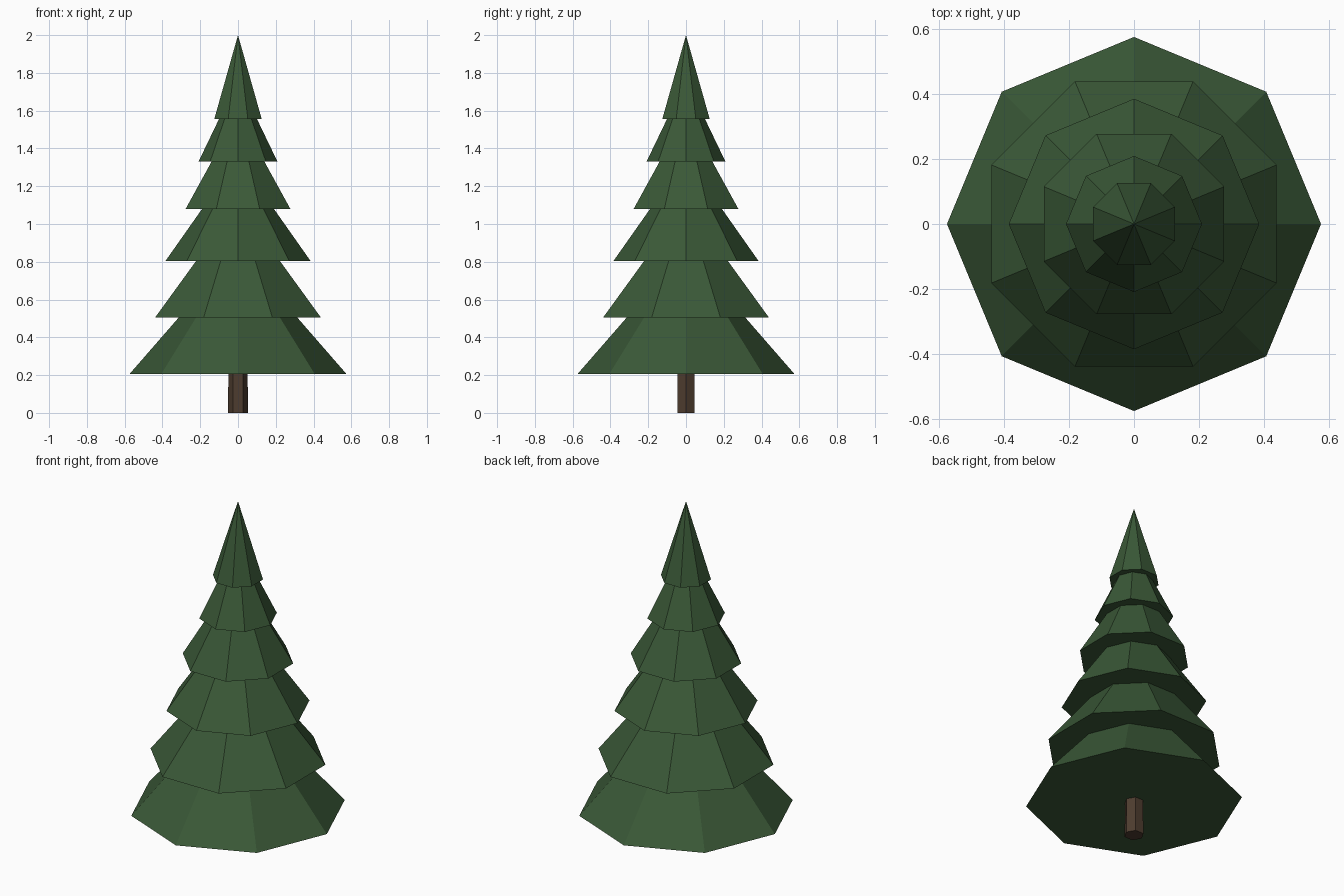
import bpy, math

if "Cube" in bpy.data.objects:
    bpy.data.objects.remove(bpy.data.objects["Cube"])


def material(name, rgb):
    m = bpy.data.materials.new(name)
    m.diffuse_color = (*rgb, 1)
    m.use_nodes = True
    m.node_tree.nodes["Principled BSDF"].inputs["Base Color"].default_value = m.diffuse_color
    return m


green = material("pine_green", (0.042, 0.098, 0.038))
brown = material("bark_brown", (0.075, 0.045, 0.028))


def cone(name, sides, r_bottom, r_top, z0, z1, turn, mat):
    """Flat-shaded cone or prism; turn = angle of its first corner."""
    bpy.ops.mesh.primitive_cone_add(vertices=sides, radius1=r_bottom, radius2=r_top,
                                    depth=z1 - z0, location=(0, 0, (z0 + z1) / 2))
    ob = bpy.context.object
    ob.name = name
    # the primitive's first corner lies on the y axis
    ob.rotation_euler.z = turn - math.pi / 2
    ob.data.materials.append(mat)


# hexagonal trunk
cone("trunk", 6, 0.053, 0.05, 0, 0.3, 0, brown)

# branch tiers: base height, tip height, corner radius; every other one is turned
tiers = [(0.205, 0.865, 0.575), (0.505, 1.11, 0.475), (0.803, 1.35, 0.385),
         (1.08, 1.585, 0.3), (1.33, 1.765, 0.209), (1.555, 2.0, 0.136)]
for i, (z0, z1, r) in enumerate(tiers):
    cone(f"branch_tier_{i + 1}", 8, r, 0, z0, z1, (i % 2) * math.pi / 8, green)
